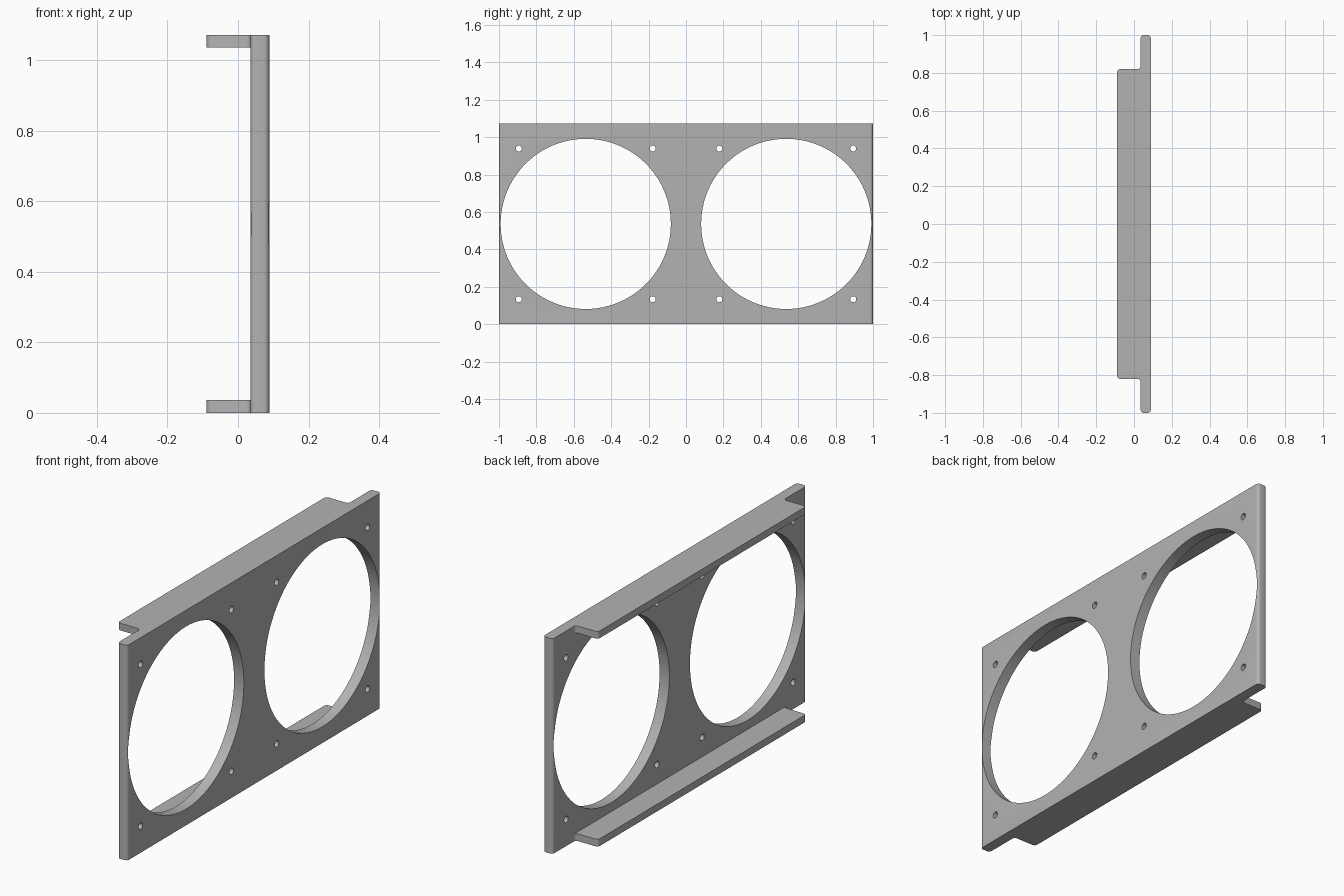
import bpy, bmesh, math
from mathutils import Vector

cube = bpy.data.objects.get("Cube")
if cube:
    bpy.data.objects.remove(cube, do_unlink=True)

HEIGHT = 1.072
MID = HEIGHT / 2
BACK, FACE = 0.035, 0.089      # plate thickness range in x
FLANGE = 0.036                 # flange thickness

grey = bpy.data.materials.new("plain grey")
grey.use_nodes = True
grey.diffuse_color = (0.45, 0.45, 0.45, 1)
grey.node_tree.nodes["Principled BSDF"].inputs["Base Color"].default_value = grey.diffuse_color


def rounded(corners, steps=6):
    """Replace each (x, y, radius) right-angle corner by an arc."""
    pts = []
    for i, (x, y, r) in enumerate(corners):
        p = Vector((x, y))
        if r == 0:
            pts.append(p)
            continue
        a = (Vector(corners[i - 1][:2]) - p).normalized() * r
        b = (Vector(corners[(i + 1) % len(corners)][:2]) - p).normalized() * r
        for k in range(steps + 1):
            t = math.pi / 2 * k / steps
            pts.append(p + a * (1 - math.sin(t)) + b * (1 - math.cos(t)))
    return pts


def extrude(name, outline, z0, z1):
    bm = bmesh.new()
    face = bm.faces.new([bm.verts.new((p.x, p.y, z0)) for p in outline])
    top = bmesh.ops.extrude_face_region(bm, geom=[face])["geom"]
    moved = [v for v in top if isinstance(v, bmesh.types.BMVert)]
    bmesh.ops.translate(bm, verts=moved, vec=(0, 0, z1 - z0))
    bmesh.ops.recalc_face_normals(bm, faces=bm.faces)
    mesh = bpy.data.meshes.new(name)
    bm.to_mesh(mesh)
    bm.free()
    mesh.materials.append(grey)
    obj = bpy.data.objects.new(name, mesh)
    bpy.context.collection.objects.link(obj)
    return obj


def combine(target, other, operation):
    mod = target.modifiers.new(other.name, 'BOOLEAN')
    mod.operation = operation
    mod.solver = 'EXACT'
    mod.object = other
    bpy.context.view_layer.objects.active = target
    bpy.ops.object.modifier_apply(modifier=mod.name)
    bpy.data.objects.remove(other, do_unlink=True)


def drill(target, y, z, radius, sides):
    bpy.ops.mesh.primitive_cylinder_add(vertices=sides, radius=radius, depth=0.3,
                                        location=(0.06, y, z), rotation=(0, math.pi / 2, 0))
    cutter = bpy.context.object
    cutter.name = "hole_cutter"
    cutter.hide_render = True
    cutter.data.materials.append(grey)
    combine(target, cutter, 'DIFFERENCE')


# Upright plate with rounded vertical edges
R = 0.016
plate = extrude("fan_plate", rounded([(BACK, -1, R), (FACE, -1, R), (FACE, 1, R), (BACK, 1, R)]),
                0, HEIGHT)

# Top and bottom flanges, filleted into the plate
root = (BACK + FACE) / 2
profile = rounded([(-FACE, -0.82, R), (BACK, -0.82, R), (BACK, -0.86, 0), (root, -0.86, 0),
                   (root, 0.86, 0), (BACK, 0.86, 0), (BACK, 0.82, R), (-FACE, 0.82, R)])
for name, z in (("bottom_flange", 0), ("top_flange", HEIGHT - FLANGE)):
    combine(plate, extrude(name, profile, z, z + FLANGE), 'UNION')

# Two large openings, each with four screw holes
for side in (-1, 1):
    centre = side * 0.536
    drill(plate, centre, MID, 0.455, 96)
    for dy in (-0.358, 0.358):
        for dz in (-0.403, 0.403):
            drill(plate, centre + dy, MID + dz, 0.016, 24)

bpy.ops.object.select_all(action='DESELECT')
plate.select_set(True)
bpy.context.view_layer.objects.active = plate
bpy.ops.object.shade_smooth_by_angle(angle=math.radians(30))
